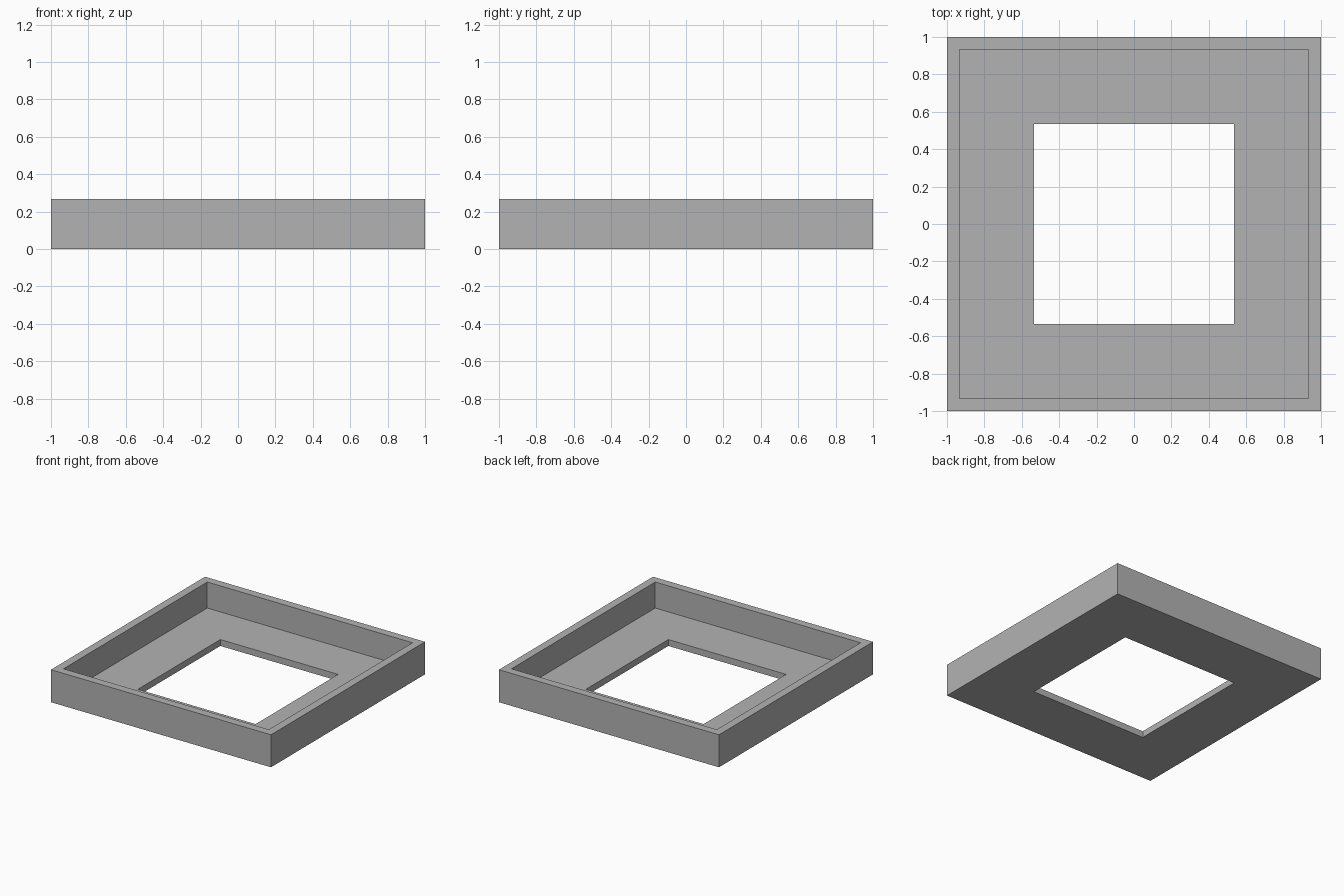
import bpy
import bmesh

default = bpy.data.objects.get("Cube")
if default:
    bpy.data.objects.remove(default, do_unlink=True)

# Half widths and heights
OUTER, INNER, HOLE = 1.0, 0.933, 0.535
HEIGHT, FLOOR = 0.267, 0.053

grey = bpy.data.materials.new("plain grey")
grey.use_nodes = True
colour = (0.45, 0.45, 0.45, 1.0)
grey.diffuse_color = colour
grey.node_tree.nodes["Principled BSDF"].inputs["Base Color"].default_value = colour

# Square tray: sweep a closed wall-and-floor profile around four mitred corners
profile = [(HOLE, 0), (OUTER, 0), (OUTER, HEIGHT),
           (INNER, HEIGHT), (INNER, FLOOR), (HOLE, FLOOR)]
corners = [(-1, -1), (1, -1), (1, 1), (-1, 1)]

bm = bmesh.new()
rings = [[bm.verts.new((sx * r, sy * r, z)) for sx, sy in corners]
         for r, z in profile]
for a, b in zip(rings, rings[1:] + rings[:1]):
    for i in range(4):
        j = (i + 1) % 4
        bm.faces.new((a[i], a[j], b[j], b[i]))
bmesh.ops.recalc_face_normals(bm, faces=bm.faces)

mesh = bpy.data.meshes.new("open_tray_frame")
bm.to_mesh(mesh)
bm.free()
mesh.materials.append(grey)
tray = bpy.data.objects.new("open_tray_frame", mesh)
bpy.context.collection.objects.link(tray)
